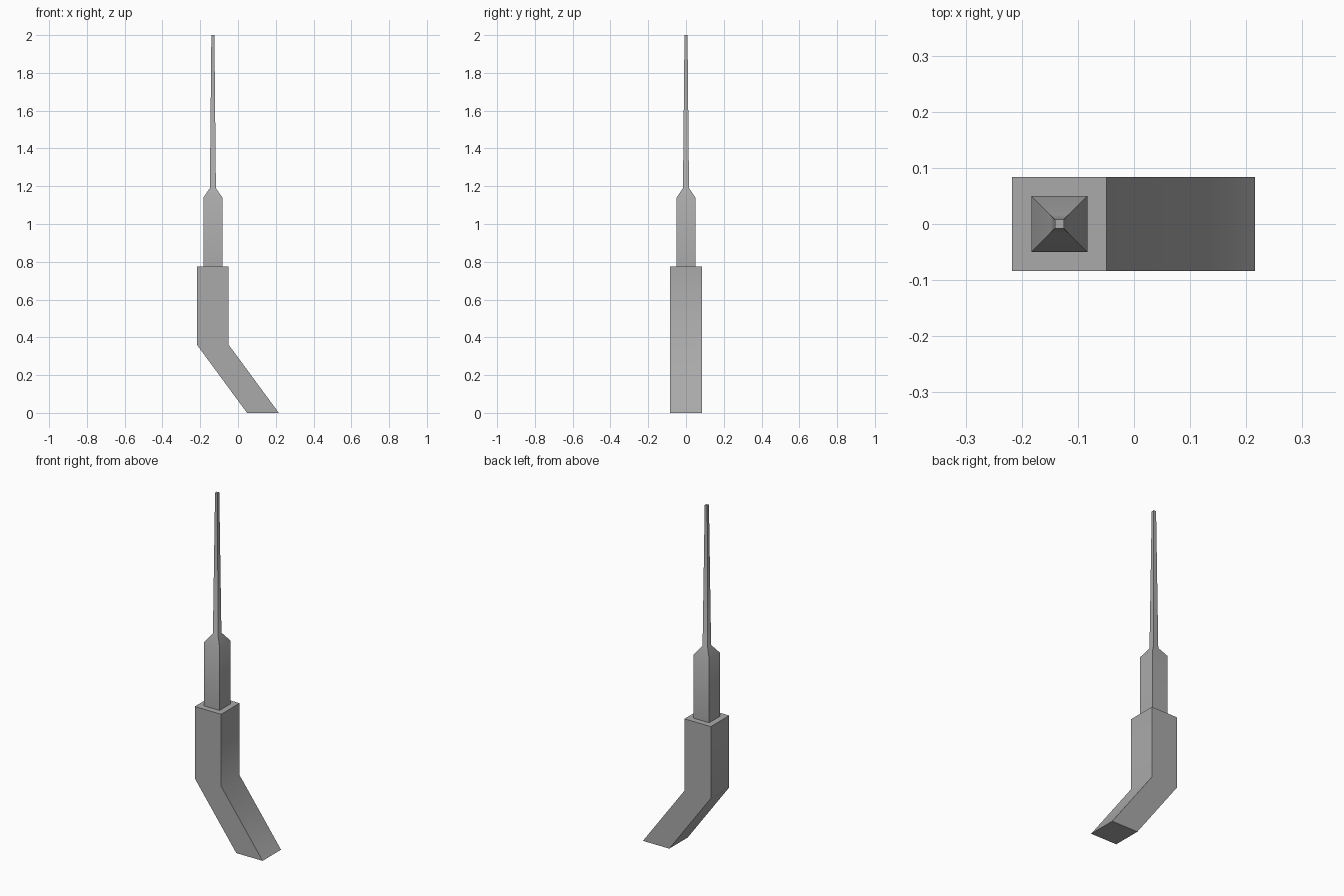
import bpy
import bmesh
import math

cube = bpy.data.objects.get("Cube")
if cube:
    bpy.data.objects.remove(cube, do_unlink=True)

grey = bpy.data.materials.new("mid_grey")
grey.use_nodes = True
colour = (0.4, 0.4, 0.4, 1)
grey.diffuse_color = colour
grey.node_tree.nodes["Principled BSDF"].inputs["Base Color"].default_value = colour


def square_loft(name, sections):
    """Skin square cross-sections given as (centre x, z, half width)."""
    bm = bmesh.new()
    rings = []
    for cx, z, h in sections:
        rings.append([bm.verts.new((cx + sx * h, sy * h, z))
                      for sx, sy in ((-1, -1), (1, -1), (1, 1), (-1, 1))])
    for low, high in zip(rings, rings[1:]):
        for i in range(4):
            j = (i + 1) % 4
            bm.faces.new((low[i], low[j], high[j], high[i]))
    bm.faces.new(rings[0][::-1])
    bm.faces.new(rings[-1])
    mesh = bpy.data.meshes.new(name)
    bm.to_mesh(mesh)
    bm.free()
    mesh.materials.append(grey)
    obj = bpy.data.objects.new(name, mesh)
    bpy.context.collection.objects.link(obj)
    bpy.ops.object.select_all(action='DESELECT')
    obj.select_set(True)
    bpy.context.view_layer.objects.active = obj
    bpy.ops.object.shade_smooth_by_angle(angle=math.radians(40))
    return obj


AXIS = -0.133

# Bent handle, stepped neck and tapering needle in one skin
square_loft("bent_handle_and_needle", [
    (0.132, 0, 0.084),
    (AXIS, 0.36, 0.084),
    (AXIS, 0.775, 0.084),
    (AXIS, 0.775, 0.05),
    (AXIS, 1.14, 0.05),
    (AXIS, 1.19, 0.016),
    (AXIS, 2, 0.008),
])
